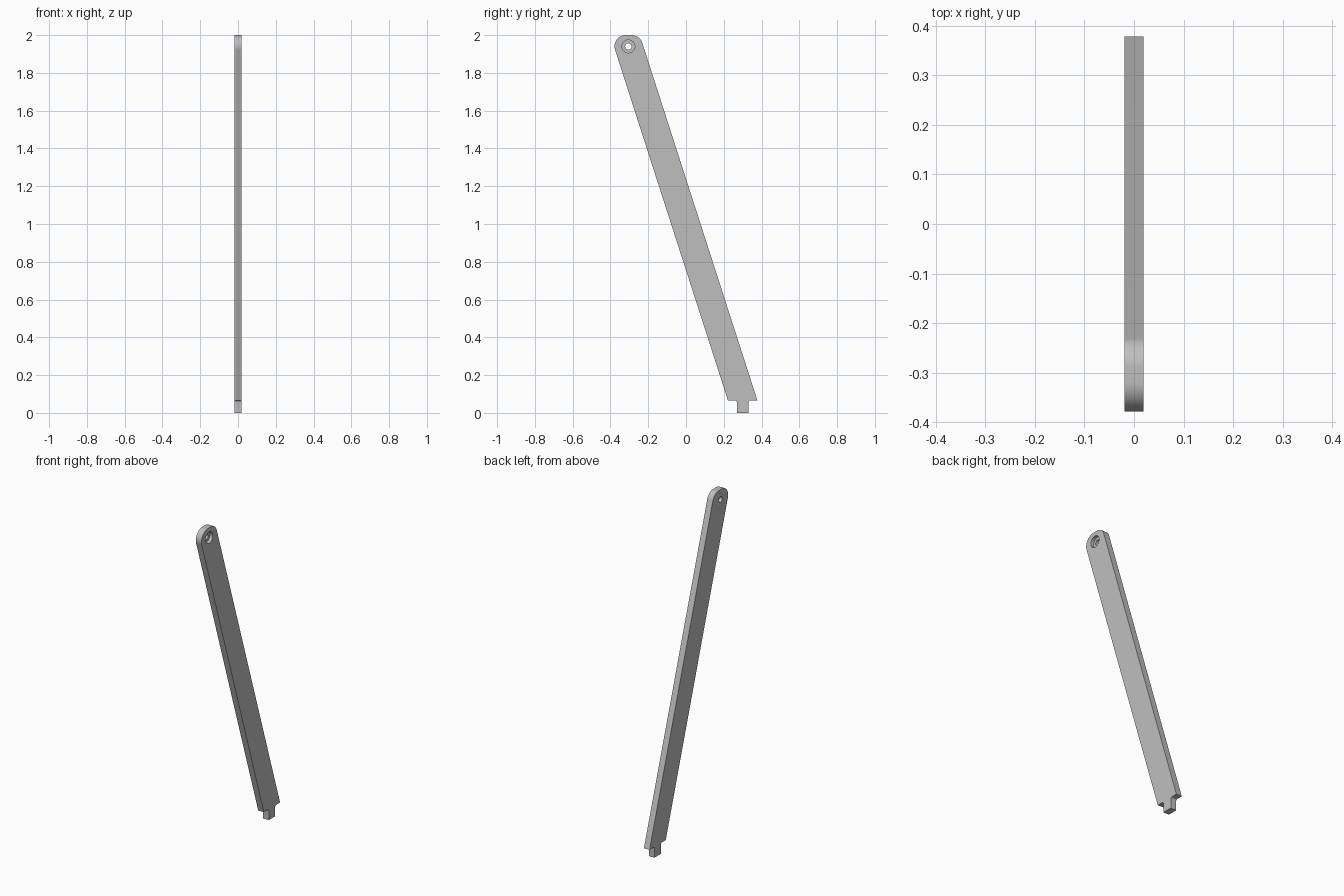
import bpy, bmesh, math

if "Cube" in bpy.data.objects:
    bpy.data.objects.remove(bpy.data.objects["Cube"])

HALF = 0.019            # half the plate thickness
LEAN = 0.322            # sideways run per unit of height
TOP, SHOULDER = 2.0, 0.066
FRONT, BACK = 0.222, 0.378
TONGUE_MID, TONGUE_HALF = 0.30, 0.031
ROUND, FILLET = 0.06, 0.01
HOLE = (-0.305, TOP - ROUND)


def arc(cy, cz, r, start, end, n):
    """Points on an arc in the y-z plane, angles in degrees."""
    angles = [math.radians(start + (end - start) * i / n) for i in range(n + 1)]
    return [(cy + r * math.cos(a), cz + r * math.sin(a)) for a in angles]


def edge_y(base, z):
    return base - LEAN * (z - SHOULDER)


def cylinder(name, r, x0, x1):
    bpy.ops.mesh.primitive_cylinder_add(
        vertices=48, radius=r, depth=x1 - x0,
        location=((x0 + x1) / 2, *HOLE), rotation=(0, math.pi / 2, 0))
    ob = bpy.context.object
    ob.name = name
    ob.hide_render = True
    return ob


# Material
steel = bpy.data.materials.new("plain grey")
steel.use_nodes = True
grey = (0.52, 0.52, 0.52, 1)
steel.diffuse_color = grey
steel.node_tree.nodes["Principled BSDF"].inputs["Base Color"].default_value = grey

# Outline: tongue with filleted roots, leaning bar, rounded top corners
tilt = math.degrees(math.atan(LEAN))
slant = math.hypot(1, LEAN)
zc = TOP - ROUND
front_c = edge_y(FRONT, zc) + ROUND * slant
back_c = edge_y(BACK, zc) - ROUND * slant
t0, t1 = TONGUE_MID - TONGUE_HALF, TONGUE_MID + TONGUE_HALF
root = SHOULDER - FILLET

outline = [(t0, 0), (t1, 0)]
outline += arc(t1 + FILLET, root, FILLET, 180, 90, 6)
outline += [(BACK, SHOULDER)]
outline += arc(back_c, zc, ROUND, tilt, 90, 16)
outline += arc(front_c, zc, ROUND, 90, 180 + tilt, 24)
outline += [(FRONT, SHOULDER)]
outline += arc(t0 - FILLET, root, FILLET, 90, 0, 6)

# Solid plate
bm = bmesh.new()
face = bm.faces.new([bm.verts.new((-HALF, y, z)) for y, z in outline])
side = bmesh.ops.extrude_face_region(bm, geom=[face])["geom"]
bmesh.ops.translate(bm, vec=(2 * HALF, 0, 0),
                    verts=[v for v in side if isinstance(v, bmesh.types.BMVert)])
bmesh.ops.recalc_face_normals(bm, faces=bm.faces)
mesh = bpy.data.meshes.new("leaning_bar")
bm.to_mesh(mesh)
bm.free()
mesh.materials.append(steel)
bar = bpy.data.objects.new("leaning_bar", mesh)
bpy.context.collection.objects.link(bar)

# Through hole and the wider recess on one side
cutters = [cylinder("recess_cutter", 0.034, 0, 2 * HALF),
           cylinder("hole_cutter", 0.017, -2 * HALF, 2 * HALF)]
bpy.ops.object.select_all(action="DESELECT")
bar.select_set(True)
bpy.context.view_layer.objects.active = bar
for cutter in cutters:
    cutter.data.materials.append(steel)
    cut = bar.modifiers.new(cutter.name, "BOOLEAN")
    cut.operation = "DIFFERENCE"
    cut.solver = "EXACT"
    cut.object = cutter
    bpy.ops.object.modifier_apply(modifier=cut.name)
    bpy.data.objects.remove(cutter)

bpy.ops.object.shade_smooth_by_angle(angle=math.radians(30))
